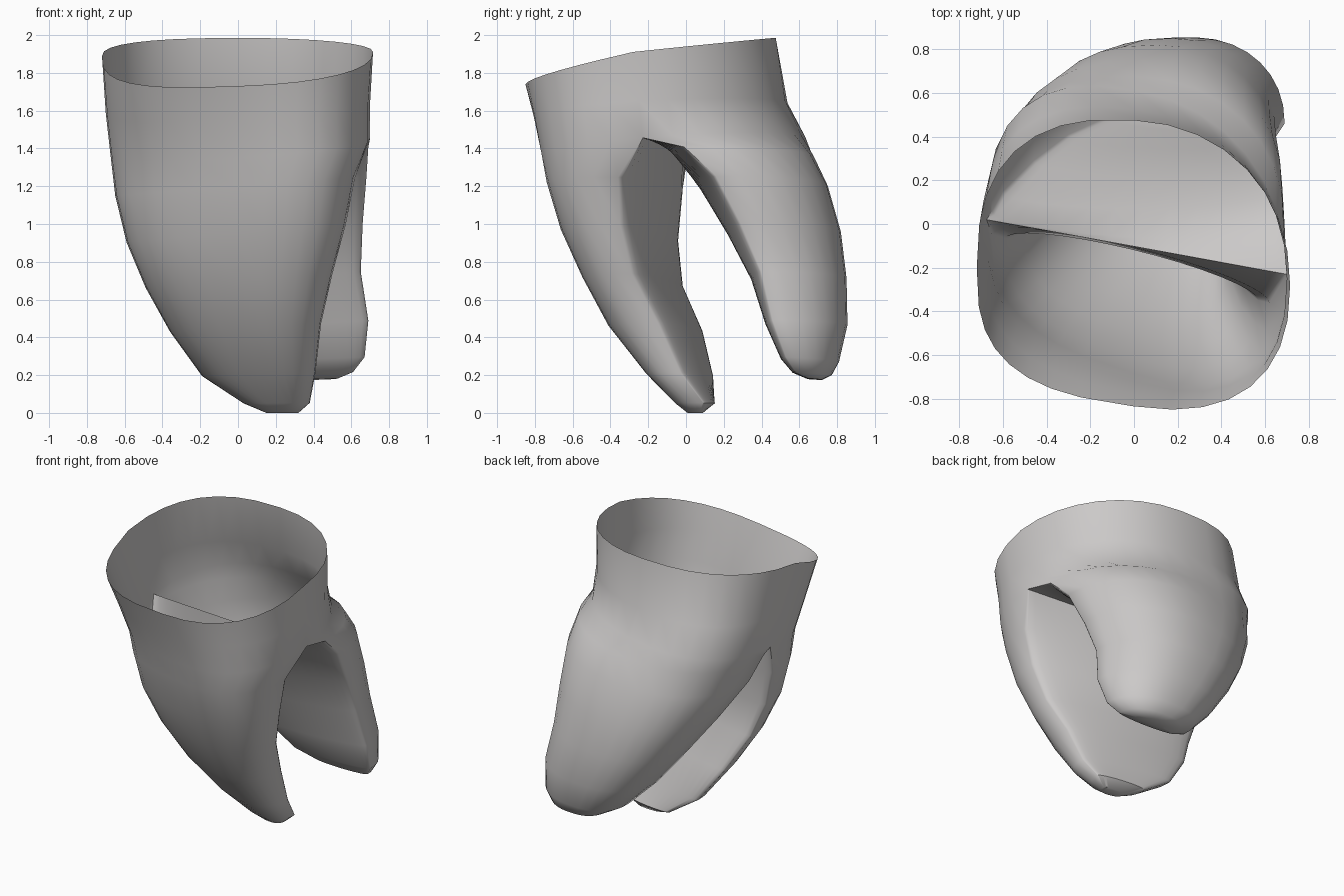
import bpy, bmesh, math
from mathutils import Vector

if "Cube" in bpy.data.objects:
    bpy.data.objects.remove(bpy.data.objects["Cube"])

ARC = 16      # segments round each outer half
SPLIT = 2     # row where the trunk divides into two roots

# Rows from rim to tip:
# corner z, outer z, left x, left y, right x, right y, outer y
front_rows = [
    (1.9, 1.73, -.72, -.2, .715, -.28, -.835),
    (1.62, 1.56, -.7, -.08, .7, -.25, -.78),
    (1.41, 1.35, -.675, .02, .7, -.23, -.725),
    (1.2, 1.2, -.65, -.05, .62, -.36, -.68),
    (.95, .95, -.59, -.07, .57, -.35, -.61),
    (.7, .7, -.49, -.04, .5, -.29, -.5),
    (.45, .45, -.36, .07, .44, -.15, -.37),
    (.2, .2, -.19, .13, .41, -.03, -.18),
    (.05, .05, .03, .14, .38, .09, -.05),
    (0, 0, .15, .08, .32, .07, .01),
]
back_rows = [
    (1.9, 1.985, -.72, -.2, .715, -.28, .475),
    (1.62, 1.65, -.7, -.08, .7, -.25, .525),
    (1.41, 1.47, -.675, .02, .7, -.23, .61),
    (1.36, 1.36, -.65, .06, .69, -.01, .675),
    (1.2, 1.2, -.6, .15, .68, .16, .75),
    (.95, .95, -.46, .29, .66, .29, .82),
    (.7, .7, -.3, .41, .65, .4, .85),
    (.45, .45, -.12, .49, .69, .46, .855),
    (.27, .26, .05, .56, .67, .53, .81),
    (.2, .19, .18, .61, .61, .58, .77),
    (.17, .165, .31, .66, .53, .65, .72),
]


def outer_point(row, i, powers, skew):
    """Point on the rounded outer wall, running left to right."""
    zc, zo, xl, yl, xr, yr, yo = row
    a = math.pi * i / ARC
    c, s = -math.cos(a), max(math.sin(a), 0)
    if i in (0, ARC):
        s = 0
    power = powers[0] if i < ARC / 2 else powers[1]
    side = math.copysign(abs(c) ** power, c)
    t = (1 + side) / 2
    bulge = s ** power
    x = xl + (xr - xl) * t
    depth = (yo - (yl + yr) / 2) * (1 + skew * side)
    y = yl + (yr - yl) * t + depth * bulge
    z = zc + (zo - zc) * bulge
    # Lean the middle rows so the arch is higher on one side
    return Vector((x, y, z + .08 * x * z * (2 - z)))


def inner_point(a, b, i, swell):
    """Point on the gently swollen wall facing the other root."""
    p = a.lerp(b, (1 - math.cos(math.pi * i / ARC)) / 2)
    p.y += swell * (b.x - a.x) * math.sin(math.pi * i / ARC)
    return p


def bridge(bm, top, low, flip):
    for i in range(ARC):
        quad = [top[i], low[i], low[i + 1], top[i + 1]]
        bm.faces.new(quad[::-1] if flip else quad)


def add_sheet(bm, points, flip):
    grid = [[bm.verts.new(p) for p in line] for line in points]
    for top, low in zip(grid, grid[1:]):
        bridge(bm, top, low, flip)
    return grid[-1]


def add_half(bm, rows, powers, skew, swell, flip):
    steps = range(ARC + 1)
    walls = [[outer_point(r, i, powers, skew) for i in steps] for r in rows]
    outer = add_sheet(bm, walls, flip)
    # The first inner line is the straight ridge shared by both roots
    facing = [[inner_point(w[0], w[-1], i, swell if n else 0) for i in steps]
              for n, w in enumerate(walls[SPLIT:])]
    inner = add_sheet(bm, facing, not flip)
    # Blunt root tip
    bridge(bm, outer, inner, flip)


bm = bmesh.new()
add_half(bm, front_rows, (.67, .85), .1, .08, False)
add_half(bm, back_rows, (.8, .93), 0, -.065, True)
bmesh.ops.remove_doubles(bm, verts=bm.verts, dist=.0005)

mesh = bpy.data.meshes.new("two_root_shell")
bm.to_mesh(mesh)
bm.free()
shell = bpy.data.objects.new("two_root_shell", mesh)
bpy.context.collection.objects.link(shell)

grey = bpy.data.materials.new("warm_grey")
grey.use_nodes = True
colour = (.6, .585, .58, 1)
grey.diffuse_color = colour
grey.node_tree.nodes["Principled BSDF"].inputs["Base Color"].default_value = colour
mesh.materials.append(grey)

bpy.context.view_layer.objects.active = shell
shell.select_set(True)
bpy.ops.object.shade_smooth_by_angle(angle=math.radians(50))
